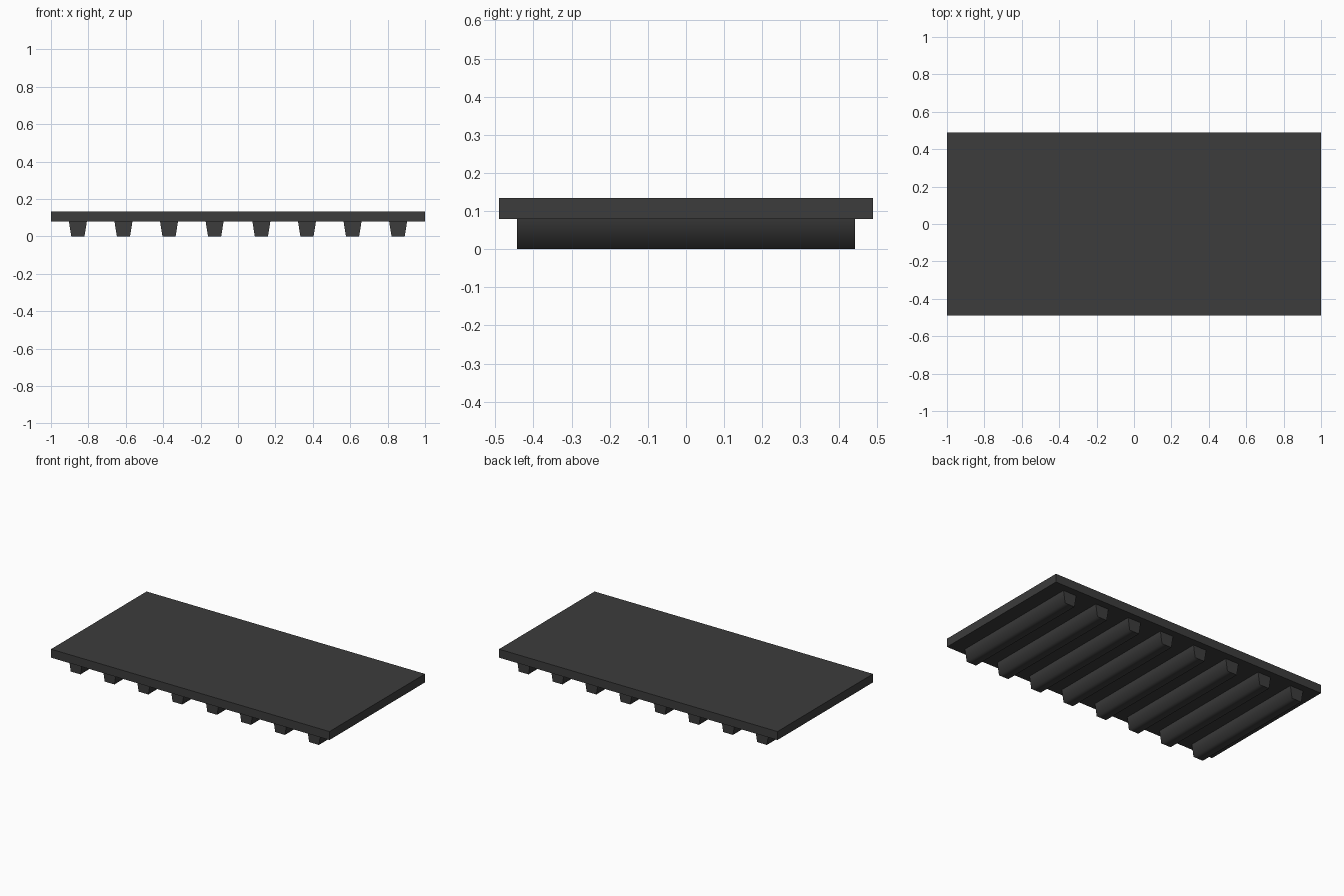
import bpy
import bmesh
import math

cube = bpy.data.objects.get("Cube")
if cube:
    bpy.data.objects.remove(cube, do_unlink=True)

# Single dark grey material
grey = bpy.data.materials.new("dark_grey")
grey.use_nodes = True
colour = (0.045, 0.045, 0.045, 1)
grey.diffuse_color = colour
grey.node_tree.nodes["Principled BSDF"].inputs["Base Color"].default_value = colour


def block(name, x, width, depth, z0, z1, bottom_scale=1.0):
    """Box from z0 to z1 whose bottom is narrowed in x by bottom_scale."""
    bm = bmesh.new()
    bmesh.ops.create_cube(bm, size=1)
    for v in bm.verts:
        scale = bottom_scale if v.co.z < 0 else 1
        v.co.x *= width * scale
        v.co.y *= depth
        v.co.z = z0 if v.co.z < 0 else z1
    mesh = bpy.data.meshes.new(name)
    bm.to_mesh(mesh)
    bm.free()
    mesh.materials.append(grey)
    obj = bpy.data.objects.new(name, mesh)
    obj.location.x = x
    bpy.context.collection.objects.link(obj)
    return obj


# Flat top slab
block("deck_slab", 0, 2.0, 0.98, 0.079, 0.134)

# Tapered ribs, mirrored about the middle, soft along their lower edges
bpy.ops.object.select_all(action="DESELECT")
for i in range(4):
    for side, label in ((1, "left"), (-1, "right")):
        x = side * (0.125 + 0.2437 * i)
        rib = block(f"{label}_rib_{i + 1}", x, 0.096, 0.886, 0, 0.079, 0.73)
        rib.select_set(True)
        bpy.context.view_layer.objects.active = rib
bpy.ops.object.shade_smooth_by_angle(angle=math.radians(85))
